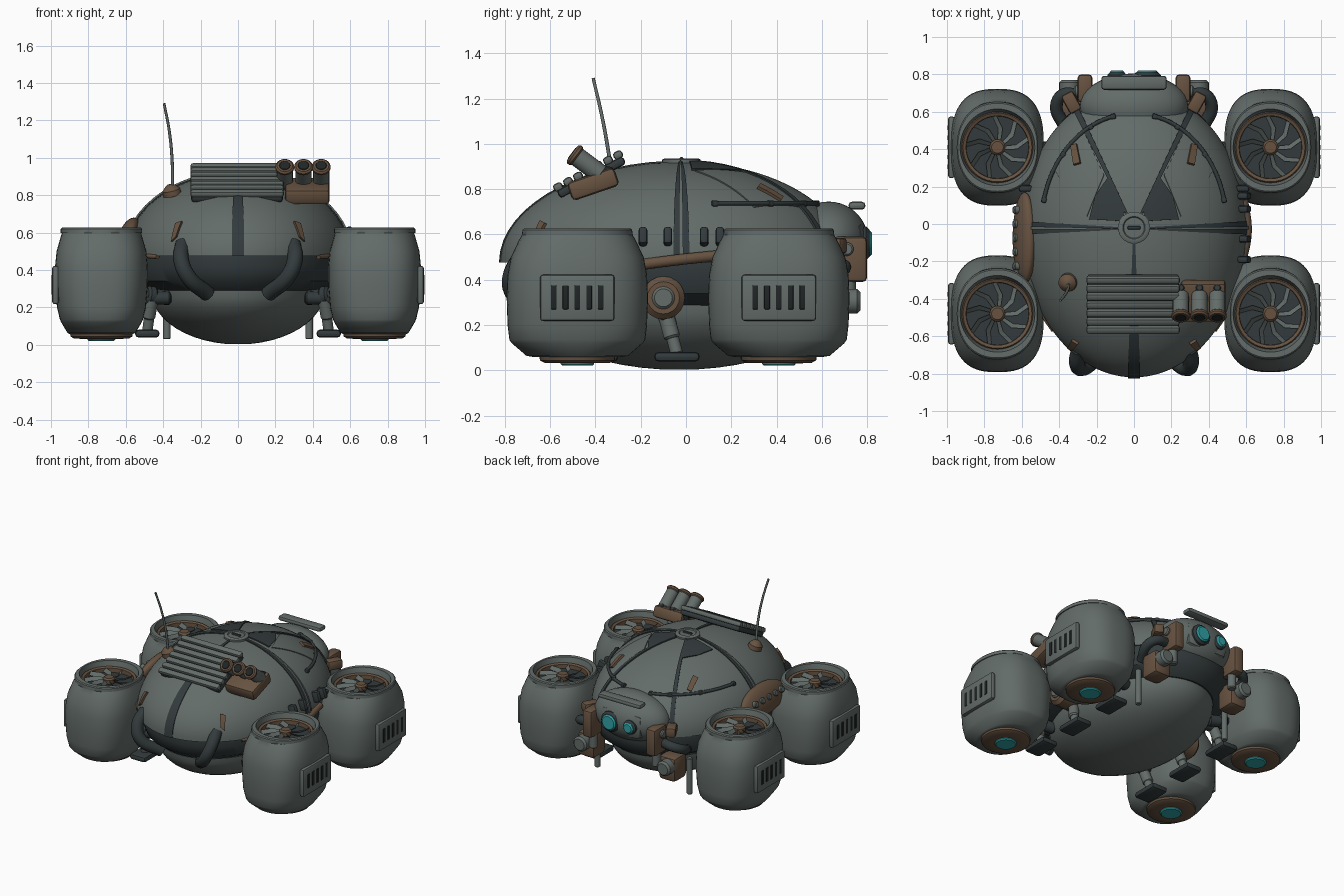
import bpy, bmesh, math
from mathutils import Vector, Matrix

if "Cube" in bpy.data.objects:
    bpy.data.objects.remove(bpy.data.objects["Cube"])

def mat(name, col):
    m = bpy.data.materials.new(name)
    m.diffuse_color = (*col, 1)
    m.use_nodes = True
    m.node_tree.nodes["Principled BSDF"].inputs["Base Color"].default_value = m.diffuse_color
    return m

GRAY = mat("grey_green_paint", (0.125, 0.15, 0.14))
DARK = mat("dark_rubber", (0.033, 0.043, 0.045))
BLACK = mat("black_recess", (0.014, 0.018, 0.018))
BROWN = mat("rust_brown", (0.135, 0.085, 0.052))
TEAL = mat("teal_glow", (0.03, 0.36, 0.38))

def mesh(name, verts, faces, m):
    me = bpy.data.meshes.new(name)
    me.from_pydata([tuple(v) for v in verts], [], faces)
    bm = bmesh.new(); bm.from_mesh(me)
    bmesh.ops.recalc_face_normals(bm, faces=bm.faces)
    bm.to_mesh(me); bm.free()
    me.materials.append(m)
    o = bpy.data.objects.new(name, me)
    bpy.context.collection.objects.link(o)
    return o

def box(name, c, s, m, rot=(0, 0, 0), bev=0.015):
    bm = bmesh.new()
    bmesh.ops.create_cube(bm, size=1, matrix=Matrix.Diagonal((*s, 1)))
    bmesh.ops.bevel(bm, geom=bm.edges[:], offset=min(bev, min(s) * .45), segments=2, profile=.5, affect='EDGES')
    me = bpy.data.meshes.new(name); bm.to_mesh(me); bm.free()
    me.materials.append(m)
    o = bpy.data.objects.new(name, me)
    o.location = c; o.rotation_euler = rot
    bpy.context.collection.objects.link(o)
    return o

def loft(name, rings, m, cap0=True, cap1=True):
    n = len(rings[0])
    verts = [v for r in rings for v in r]
    faces = [(k*n+i, k*n+(i+1) % n, (k+1)*n+(i+1) % n, (k+1)*n+i) for k in range(len(rings)-1) for i in range(n)]
    if cap0: faces.append(tuple(range(n))[::-1])
    if cap1: faces.append(tuple(range(len(verts)-n, len(verts))))
    return mesh(name, verts, faces, m)

def lathe(name, p0, direction, prof, m, n=28, caps=True):
    """prof: (distance along the axis, radius)"""
    q = Vector(direction).to_track_quat('Z', 'Y')
    ring = lambda d, r: [Vector(p0) + q @ Vector((r*math.cos(2*math.pi*i/n), r*math.sin(2*math.pi*i/n), d)) for i in range(n)]
    return loft(name, [ring(d, r) for d, r in prof], m, caps, caps)

def rod(name, a, b, r, m, n=20):
    a, b = Vector(a), Vector(b); L = (b-a).length; e = min(r*.25, L*.3)
    return lathe(name, a, b-a, [(0, r-e), (e, r), (L-e, r), (L, r-e)], m, n)

def tube(name, pts, r, m, taper=1):
    cu = bpy.data.curves.new(name, 'CURVE'); cu.dimensions = '3D'
    cu.bevel_depth = r; cu.bevel_resolution = 3; cu.resolution_u = 8; cu.use_fill_caps = True
    s = cu.splines.new('BEZIER'); s.bezier_points.add(len(pts)-1)
    for i, (bp, p) in enumerate(zip(s.bezier_points, pts)):
        bp.co = p; bp.handle_left_type = bp.handle_right_type = 'AUTO'
        bp.radius = 1 + (taper-1)*i/(len(pts)-1)
    cu.materials.append(m)
    o = bpy.data.objects.new(name, cu); bpy.context.collection.objects.link(o)
    return o

def ellipsoid(name, c, s, m, rot=(0, 0, 0)):
    bm = bmesh.new()
    bmesh.ops.create_uvsphere(bm, u_segments=36, v_segments=20, radius=1, matrix=Matrix.Diagonal((*s, 1)))
    me = bpy.data.meshes.new(name); bm.to_mesh(me); bm.free(); me.materials.append(m)
    o = bpy.data.objects.new(name, me); o.location = c; o.rotation_euler = rot
    bpy.context.collection.objects.link(o)
    return o

# dome surface: polar coordinates (azimuth, angle from the pole)
Y0, Z0, A, C = -0.02, 0.475, 0.6, 0.445
def dome(th, ph, lift=0):
    b = 0.74 if math.sin(th) > 0 else 0.8
    s = math.sin(ph)
    return Vector(((A+lift)*s*math.cos(th), Y0+(b+lift)*s*math.sin(th), Z0+(C+lift)*math.cos(ph)))

def to_polar(x, y):
    v = (y-Y0)/(0.74 if y > Y0 else 0.8)
    return math.atan2(v, x/A), math.asin(min(1, math.hypot(x/A, v)))

def plate(name, quad, m, lift=0.006, n=14):
    """Four xy corners laid onto the dome as a thin plate with closed edges."""
    P = [Vector((ph*math.cos(th), ph*math.sin(th))) for th, ph in (to_polar(*q) for q in quad)]
    pts = lambda h: [dome(math.atan2(w.y, w.x), w.length, h) for j in range(n+1) for i in range(n+1)
                     for w in [P[0].lerp(P[1], i/n).lerp(P[3].lerp(P[2], i/n), j/n)]]
    N = (n+1)**2
    top = [(j*(n+1)+i, j*(n+1)+i+1, (j+1)*(n+1)+i+1, (j+1)*(n+1)+i) for j in range(n) for i in range(n)]
    rim = list(range(n)) + [k*(n+1)+n for k in range(n)] + [N-1-i for i in range(n)] + [(n-k)*(n+1) for k in range(n)]
    side = [(rim[i], rim[(i+1) % len(rim)], rim[(i+1) % len(rim)]+N, rim[i]+N) for i in range(len(rim))]
    return mesh(name, pts(lift)+pts(-0.004), top+side, m)

# upper shell, dark waist, lower hull
T = [2*math.pi*i/96 for i in range(96)]
rings = [[dome(t, p*math.pi/2/26) for t in T] for p in range(1, 27)]
rings += [[dome(t, math.pi/2, -.03) for t in T]]
loft("upper_shell", rings, GRAY, True, False)
ell = lambda a, b, z, y=Y0: [(a*math.cos(t), y+b*math.sin(t), z) for t in T]
loft("waist_band", [ell(.57, .75, .49), ell(.58, .76, .42), ell(.55, .73, .34), ell(.46, .66, .285)], DARK)
hull = [ell(.465*math.cos(k*math.pi/24), .66*math.cos(k*math.pi/24), .29-.288*math.sin(k*math.pi/24), -.03) for k in range(12)]
loft("lower_hull", hull, GRAY)

# shell seams, windows and hub
plate("front_seam", [(-.033, -.82), (.033, -.82), (.006, -.08), (-.006, -.08)], DARK)
for s in (1, -1):
    plate("cross_seam", [(.06*s, -.018), (.06*s, -.03), (.6*s, -.055), (.6*s, .015)], DARK)
    plate("cross_rib", [(.06*s, -.022), (.06*s, -.026), (.6*s, -.03), (.6*s, -.012)], GRAY, .014)
    plate("rear_window", [(.05*s, .07), (.06*s, .015), (.237*s, .025), (.205*s, .15)], DARK, .008)
    plate("rear_window_upper", [(.04*s, .075), (.05*s, .07), (.205*s, .15), (.135*s, .25)], DARK, .008)
    plate("rear_seam", [(.025*s, .04), (.035*s, .035), (.325*s, .61), (.295*s, .62)], DARK, .01)
    plate("side_panel", [(.25*s, .04), (.16*s, .26), (.27*s, .5), (.43*s, .3)], GRAY, .006)
    plate("brown_tag", [(.28*s, .32), (.315*s, .31), (.33*s, .41), (.30*s, .42)], BROWN, .02, 4)
    plate("front_marker", [(.325*s, -.668), (.35*s, -.655), (.328*s, -.615), (.295*s, -.635)], BROWN, .014, 4)
    tube("dome_cable", [dome(math.radians(90-s*(90-a)), .955, .01) for a in range(14, 78, 9)], .011, DARK)
    for a in (14, 40, 62, 77):
        p = dome(math.radians(90-s*(90-a)), .955, .008)
        box("cable_clip", p, (.028, .028, .026), DARK, (0, 0, math.radians(s*(a+90))), .006)
    tube("rim_trim", [(.43*s, -.57, .47), (.49*s, -.48, .475), (.55*s, -.35, .475)], .012, BROWN)
lathe("hub_cap", (0, -.02, .908), (0, 0, 1), [(0, .085), (.022, .085), (.028, .075), (.028, .06), (.022, .055)], GRAY)
box("hub_slot", (0, -.02, .932), (.07, .018, .018), DARK, bev=.006)

# engine pods
def pod_ring(x, y, z, hx, hy, n):
    f = lambda v: math.copysign(abs(v)**(2/n), v)
    return [(x+hx*f(math.cos(t)), y+hy*f(math.sin(t)), z) for t in (2*math.pi*i/56 for i in range(56))]

PROFILE = [(.058, .17, .19, 2), (.064, .182, .225, 2.2), (.12, .215, .29, 2.5), (.135, .222, .3, 2.6), (.2, .238, .308, 2.7), (.32, .248, .312, 2.7),
           (.42, .248, .308, 2.7), (.5, .24, .293, 2.6), (.57, .22, .26, 2.4), (.597, .212, .245, 2.2), (.598, .218, .245, 2.2),
           (.62, .218, .242, 2.2), (.626, .212, .235, 2.2), (.626, .2, .205, 2), (.56, .186, .186, 2)]
for s in (1, -1):
    for y in (.41, -.48):
        x = .73*s
        loft("engine_pod", [pod_ring(x, y, *p) for p in PROFILE], GRAY, True, False)
        rod("intake_floor", (x, y, .5), (x, y, .555), .184, DARK, 40)
        lathe("intake_ring", (x, y, .54), (0, 0, 1), [(0, .186), (.045, .19), (.052, .184), (.045, .168), (.01, .166)], BROWN, 40, False)
        rod("fan_hub", (x, y, .55), (x, y, .6), .042, BROWN)
        for k in range(9):
            R = Matrix.Translation((x, y, .575)) @ Matrix.Rotation(2*math.pi*k/9, 4, 'Z')
            mesh("fan_blade", [R @ Vector(v) for v in ((.03, -.012, .012), (.03, .006, -.008), (.1, .014, -.012), (.158, .055, -.012),
                 (.165, .034, .012), (.105, -.01, .012))], [(0, 1, 2, 5), (5, 2, 3, 4)], GRAY)
        lathe("thruster_ring", (x, y, .062), (0, 0, -1), [(0, .168), (.018, .165), (.029, .145), (.03, .09)], BROWN, 36)
        rod("thruster_lens", (x, y, .045), (x, y, .02), .074, TEAL)
        # outer vent
        box("vent_panel", (.976*s, y, .32), (.036, .33, .205), GRAY, bev=.014)
        for k in range(5):
            box("vent_slot", (.993*s, y+(k-2)*.052, .322), (.008, .025, .105), BLACK, bev=.003)
        # rim bolts and suspension arm
        for dx, dy in ((.15, .19), (.15, -.19), (-.15, .19), (-.15, -.19)):
            rod("pod_bolt", (x+dx*.93, y+dy*.93, .535), (x+dx, y+dy, .565), .01, DARK, 8)
        rod("pod_arm", (.36*s, y*.85, .25), (.6*s, y, .28), .04, DARK)
        rod("arm_collar", (.44*s, y*.9, .26), (.49*s, y*.94, .267), .05, DARK)

    # landing feet
    for y in (-.4, -.04, .34):
        box("landing_foot", (.485*s, y, .06), (.13, .2, .042), DARK, bev=.018)
        rod("foot_strut", (.485*s, y, .07), (.46*s, y-.05, .26), .028, GRAY)
        rod("strut_sleeve", (.48*s, y-.02, .14), (.46*s, y-.05, .25), .036, GRAY)
        rod("strut_joint", (.36*s, y-.05, .25), (.5*s, y-.05, .25), .034, DARK)
    rod("rear_post", (.38*s, .5, .03), (.38*s, .5, .3), .02, GRAY)

    # side joint between the pods
    rod("side_joint", (.42*s, -.1, .32), (.6*s, -.1, .32), .095, BROWN)
    rod("joint_cap", (.58*s, -.1, .32), (.615*s, -.1, .32), .05, GRAY)
    tube("rear_hose", [(.3*s, .69, .46), (.38*s, .69, .45), (.415*s, .63, .42), (.37*s, .52, .37)], .034, DARK)
    tube("front_bumper_horn", [(.295*s, -.67, .54), (.305*s, -.75, .46), (.27*s, -.77, .37), (.16*s, -.67, .27)], .042, DARK)
    # rear machinery
    box("rear_brown_block", (.262*s, .725, .49), (.08, .15, .2), BROWN, bev=.02)
    rod("rear_block_cap", (.29*s, .71, .535), (.32*s, .71, .535), .03, GRAY)
    box("rear_side_block", (.335*s, .65, .55), (.07, .11, .07), BROWN, (0, 0, -.5*s))
    box("lower_brown_block", (.335*s, .635, .28), (.14, .15, .18), BROWN, bev=.028)
    rod("lower_canister", (.345*s, .69, .305), (.345*s, .77, .305), .055, GRAY)
    rod("rear_pipe", (.26*s, .72, .42), (.26*s, .72, .29), .03, GRAY)

# right side equipment
tube("side_trim", [(.575, -.21, .465), (.605, -.04, .487), (.585, .13, .505)], .025, BROWN)
for y in (-.19, -.08, .08, .15):
    box("side_latch", (.59, y, .59), (.06, .038, .08), DARK, (0, -.3, 0), .014)
for s in (1, -1):
    box("seam_latch", (.58*s, .19, .56), (.07, .035, .08), DARK, bev=.012)

# left side brown pod
ellipsoid("left_blister", (-.585, -.075, .575), (.055, .245, .11), BROWN, (0, .35, 0))
for k in range(5):
    y = -.225+k*.075
    rod("blister_knob", (-.6, y, .59), (-.645, y, .605), .022, GRAY, 14)

# rear sensor head
ellipsoid("sensor_head", (0, .63, .57), (.29, .175, .175), GRAY)
box("sensor_housing", (0, .69, .56), (.36, .2, .2), GRAY, bev=.06)
box("sensor_visor", (0, .755, .727), (.35, .075, .035), GRAY, bev=.016)
for x, r in ((.07, .075), (-.09, .052)):
    rod("lamp_bezel", (x, .76, .56), (x, .81, .56), r, DARK)
    rod("lamp_lens", (x, .79, .56), (x, .821, .56), r*.76, TEAL)

# roof radiator
tilt = math.radians(28)
RM = Matrix.Translation((-.005, -.425, .866)) @ Matrix.Rotation(tilt, 4, 'X')
box("radiator_base", RM @ Vector((0, 0, -.015)), (.49, .33, .04), DARK, (tilt, 0, 0))
for k in range(7):
    v = -.15+k*.05
    box("radiator_rib", RM @ Vector((0, v, .016)), (.5, .043, .036), GRAY, (tilt, 0, 0), .014)

# launcher with three tubes
box("launcher_base", (.37, -.41, .822), (.24, .22, .085), BROWN, (.33, 0, 0), .02)
d = Vector((0, -.8, .6))
for x in (.25, .35, .445):
    p = Vector((x, -.37, .86))
    rod("launch_tube", p, p+d*.15, .043, GRAY)
    rod("muzzle_ring", p+d*.135, p+d*.165, .05, BROWN)
    rod("muzzle_bore", p+d*.155, p+d*.168, .031, BLACK)
    rod("tube_mount", (x, -.36, .82), (x, -.34, .9), .02, DARK, 12)

# aerial
lathe("aerial_base", (-.35, -.31, .8), (-.25, -.2, 1), [(0, .05), (.03, .048), (.05, .03), (.06, .015)], BROWN)
tube("aerial_whip", [(-.35, -.325, .84), (-.352, -.345, .98), (-.367, -.375, 1.14), (-.395, -.41, 1.29)], .009, GRAY, .8)

# smooth shading with kept edges
bpy.ops.object.select_all(action='DESELECT')
for o in bpy.data.objects:
    if o.type == 'MESH':
        o.select_set(True)
        bpy.context.view_layer.objects.active = o
bpy.ops.object.shade_smooth_by_angle(angle=math.radians(35))
